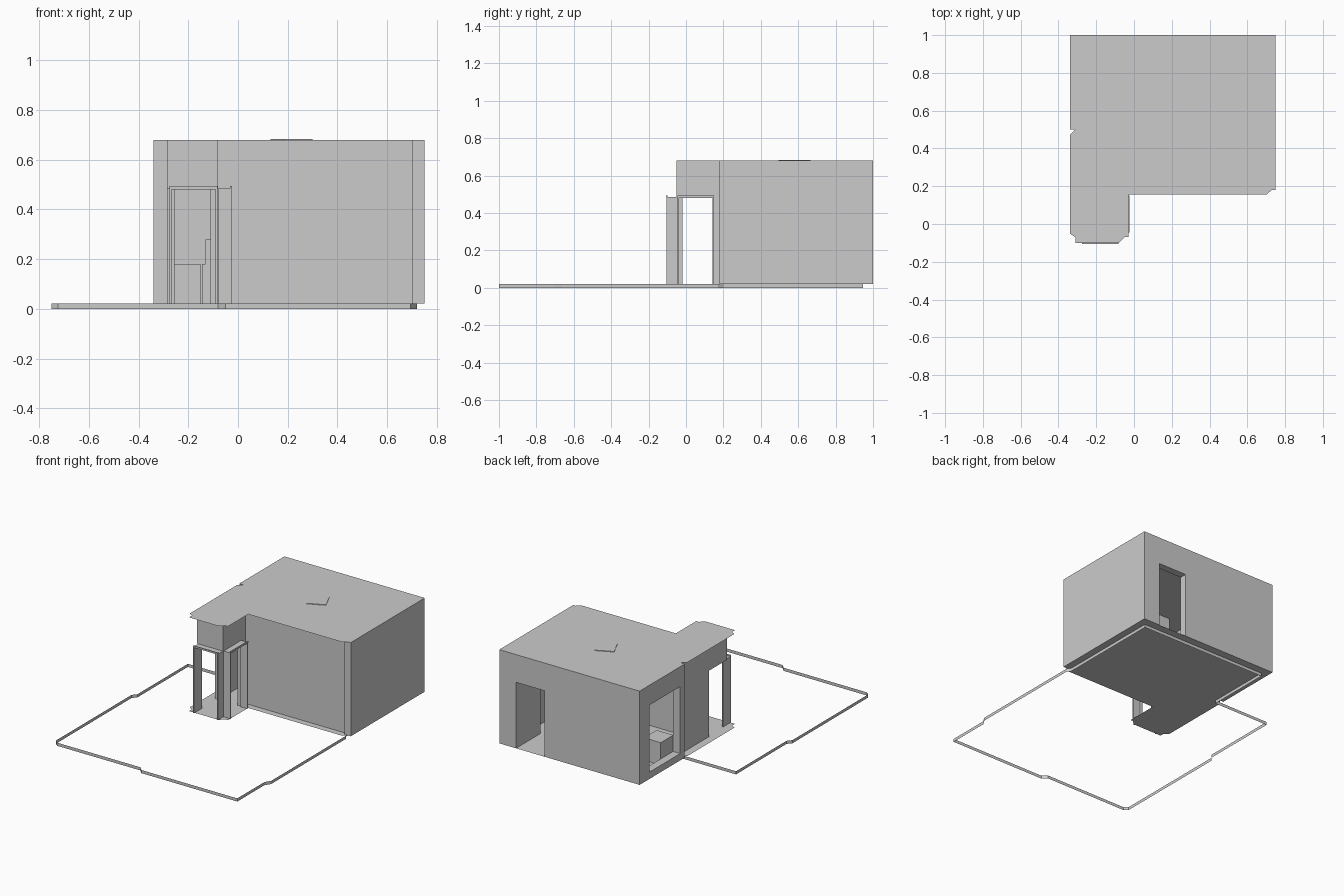
import bpy, math

FLOOR, TOP, HEAD = 0.022, 0.68, 0.485   # floor, roof and door-head heights


def mesh(name, verts, faces):
    me = bpy.data.meshes.new(name)
    me.from_pydata(verts, [], faces)
    ob = bpy.data.objects.new(name, me)
    bpy.context.collection.objects.link(ob)
    return ob


def boxes(name, *bounds):
    """One object from boxes given as (x0, x1, y0, y1, z0, z1)."""
    verts, faces = [], []
    for x0, x1, y0, y1, z0, z1 in bounds:
        b = len(verts)
        verts += [(x, y, z) for z in (z0, z1) for x, y in
                  ((x0, y0), (x1, y0), (x1, y1), (x0, y1))]
        faces += [[b + i for i in f] for f in
                  ((3, 2, 1, 0), (4, 5, 6, 7), (0, 1, 5, 4),
                   (1, 2, 6, 5), (2, 3, 7, 6), (3, 0, 4, 7))]
    return mesh(name, verts, faces)


def sheet(name, outline, z):
    return mesh(name, [(x, y, z) for x, y in outline], [range(len(outline))])


def strip(name, path, z0, z1):
    """Closed vertical strip following a path."""
    n = len(path)
    verts = [(x, y, z) for z in (z0, z1) for x, y in path]
    return mesh(name, verts, [(i, (i + 1) % n, (i + 1) % n + n, i + n) for i in range(n)])


# Floor and roof share one notched outline
plan = [(-0.34, -0.05), (-0.31, -0.07), (-0.31, -0.10), (-0.08, -0.10),
        (-0.05, -0.07), (-0.03, -0.07), (-0.03, 0.155), (0.70, 0.155),
        (0.73, 0.18), (0.75, 0.18), (0.75, 1.0), (-0.34, 1.0),
        (-0.34, 0.53), (-0.31, 0.50), (-0.34, 0.47)]
sheet("floor", plan, FLOOR)
sheet("roof", plan, TOP)

# Low boundary strip around the plot, running under the building
strip("boundary_strip", [(-0.725, -0.97), (-0.08, -0.97), (-0.05, -1.0), (0.695, -1.0),
                         (0.695, -0.70), (0.72, -0.66), (0.72, 0.17), (0.70, 0.20),
                         (0.70, 0.945), (-0.29, 0.945), (-0.29, 0.48), (-0.725, 0.48),
                         (-0.725, -0.08), (-0.75, -0.11), (-0.75, -0.95)], 0, FLOOR)

# Main walls
boxes("right_wall", (0.70, 0.75, 0.18, 1.0, FLOOR, TOP))
boxes("front_wall", (-0.08, 0.70, 0.20, 0.23, FLOOR, TOP))
boxes("back_wall",
      (-0.34, 0.40, 0.95, 1.0, FLOOR, TOP),
      (0.62, 0.70, 0.95, 1.0, FLOOR, TOP),
      (0.40, 0.62, 0.95, 1.0, HEAD, TOP))
boxes("left_window_wall",
      (-0.34, -0.285, 0.50, 0.55, FLOOR, TOP),
      (-0.34, -0.285, 0.89, 0.95, FLOOR, TOP),
      (-0.34, -0.285, 0.55, 0.89, FLOOR, 0.07),
      (-0.34, -0.285, 0.55, 0.89, 0.54, TOP))

# Porch walls and the headers over its three openings
boxes("left_porch_wall",
      (-0.285, -0.255, 0.15, 0.50, FLOOR, TOP),
      (-0.285, -0.255, -0.05, 0.15, HEAD, TOP))
boxes("front_header", (-0.255, -0.08, -0.05, -0.02, HEAD, TOP))
boxes("side_header",
      (-0.11, -0.08, -0.02, 0.23, HEAD, TOP),
      (-0.11, -0.08, 0.15, 0.23, FLOOR, HEAD))

# Projecting door frames: jambs, soffit and a slightly taller outer trim
T = 0.008
boxes("front_door_frame",
      (-0.275, -0.275 + T, -0.105, -0.02, FLOOR, HEAD),
      (-0.083 - T, -0.083, -0.105, -0.02, FLOOR, HEAD),
      (-0.275, -0.083, -0.105, -0.05, HEAD - 0.004, HEAD),
      (-0.275, -0.083, -0.107, -0.10, HEAD, 0.494))
boxes("side_door_frame",
      (-0.08, -0.027, -0.045, -0.045 + T, FLOOR, HEAD),
      (-0.08, -0.027, 0.15 - T, 0.15, FLOOR, HEAD),
      (-0.08, -0.027, -0.045, 0.15, HEAD - 0.004, HEAD),
      (-0.032, -0.025, -0.045, 0.15, HEAD, 0.494))

# Open leaf of the back door
boxes("back_door_leaf", (0.62, 0.635, 0.73, 0.95, FLOOR, HEAD))

# Furniture inside
boxes("low_box", (-0.28, -0.15, 0.54, 0.68, FLOOR, 0.18))
boxes("low_box_post", (-0.145, -0.13, 0.62, 0.68, FLOOR, 0.18))
boxes("tall_cabinet", (-0.13, 0.04, 0.62, 0.76, FLOOR, 0.28))

# Turned square hatch on the roof
hatch = [(0.215 + 0.09 * math.cos(a), 0.58 + 0.09 * math.sin(a))
         for a in (math.radians(-20 + 90 * i) for i in range(4))]
sheet("roof_hatch", hatch, 0.684)
strip("roof_hatch_edge", hatch, TOP, 0.684)
